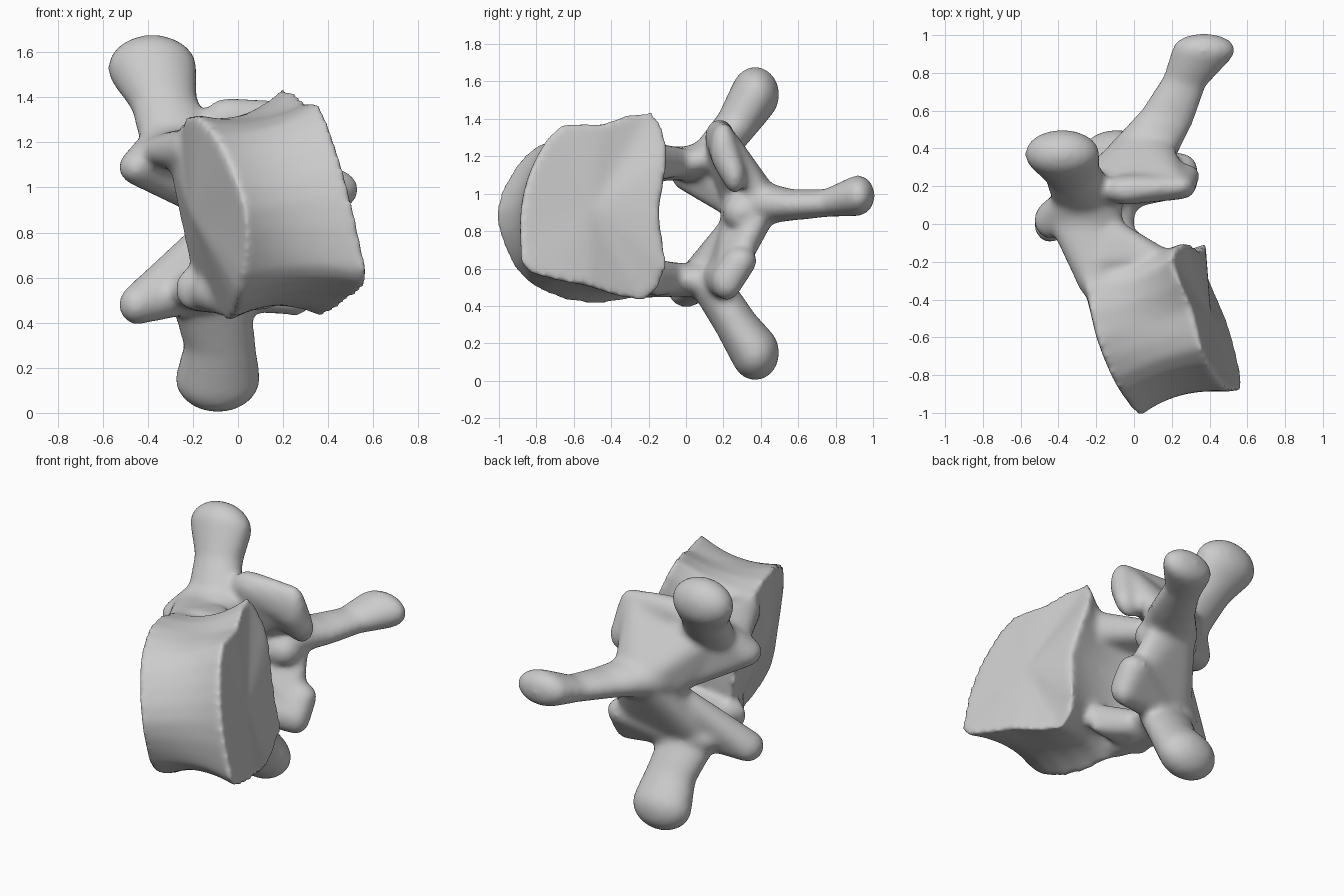
import bpy
import bmesh
from mathutils import Vector

default_cube = bpy.data.objects.get("Cube")
if default_cube:
    bpy.data.objects.remove(default_cube, do_unlink=True)

bone_grey = bpy.data.materials.new("bone grey")
bone_grey.use_nodes = True
bone_grey.diffuse_color = (0.6, 0.6, 0.6, 1)
bone_grey.node_tree.nodes["Principled BSDF"].inputs["Base Color"].default_value = (0.6, 0.6, 0.6, 1)

# Points of a unit ball, reused by every limb
ball = bmesh.new()
bmesh.ops.create_icosphere(ball, subdivisions=3, radius=1)
ball_points = [v.co.copy() for v in ball.verts]
ball.free()

bm = bmesh.new()


def add_sheet(*knots):
    """One hull wrapped around several ellipsoids, each given as (centre, radii)."""
    verts = [bm.verts.new([c + r * p for c, r, p in zip(centre, radii, point)])
             for centre, radii in knots for point in ball_points]
    bmesh.ops.convex_hull(bm, input=verts)
    inner = [v for v in bm.verts if not v.link_faces]
    bmesh.ops.delete(bm, geom=inner, context="VERTS")


def add_limb(*knots):
    """Chain of ellipsoids, each neighbouring pair wrapped in a hull."""
    for pair in zip(knots, knots[1:]):
        add_sheet(*pair)


def rounded(rim):
    """Closed outline with a curved midpoint added to every side."""
    points = [Vector(p) for p in rim]
    result = []
    for i, point in enumerate(points):
        after = points[(i + 1) % len(points)]
        beyond = points[(i + 2) % len(points)]
        result += [point, ((point + after) * 9 - points[i - 1] - beyond) / 16]
    return result


def add_drum(rim_a, rim_b, cap_a, cap_b):
    """Waisted drum lofted between two rims, with shaped end plates."""
    rim_a, rim_b = rounded(rim_a), rounded(rim_b)
    count = len(rim_a)

    def inset(rim, cap, amount):
        return [p.lerp(Vector(cap), amount) for p in rim]

    rings = [inset(rim_a, cap_a, 0.45), inset(rim_a, cap_a, 0.12)]
    for step in range(9):
        t = step / 8
        ring = [a.lerp(b, t) for a, b in zip(rim_a, rim_b)]
        middle = sum(ring, Vector((0, 0, 0))) / count
        rings.append([p.lerp(middle, 0.45 * t * (1 - t)) for p in ring])
    rings += [inset(rim_b, cap_b, 0.12), inset(rim_b, cap_b, 0.45)]

    loops = [[bm.verts.new(p) for p in ring] for ring in rings]
    for low, high in zip(loops, loops[1:]):
        for i in range(count):
            j = (i + 1) % count
            bm.faces.new((low[i], low[j], high[j], high[i]))
    for loop, cap in ((loops[0], cap_a), (loops[-1], cap_b)):
        tip = bm.verts.new(cap)
        for i in range(count):
            bm.faces.new((loop[i], loop[(i + 1) % count], tip))


# Drum-shaped body
add_drum(
    [(-.26, -.14, .87), (-.31, -.16, 1.16), (-.26, -.33, 1.28), (-.2, -.6, 1.33),
     (-.11, -.83, 1.24), (-.03, -.96, 1.08), (.03, -1.02, .9), (.03, -.97, .7),
     (0, -.86, .53), (-.02, -.63, .42), (-.08, -.35, .42), (-.18, -.17, .54)],
    [(.36, -.14, .9), (.28, -.09, 1.22), (.2, -.18, 1.45), (.31, -.45, 1.38),
     (.36, -.66, 1.38), (.43, -.8, 1.21), (.5, -.88, .97), (.56, -.89, .7),
     (.58, -.84, .57), (.5, -.52, .5), (.37, -.22, .42), (.38, -.1, .6)],
    (-.21, -.55, .88), (.41, -.5, .92))

# Pedicles bridging the body and the arch, flared where they meet the body
add_limb(((-.2, -.3, 1.17), (.1, .1, .1)), ((-.25, 0, 1.16), (.2, .08, .09)),
         ((-.25, .15, 1.2), (.18, .1, .1)))
add_limb(((-.1, -.28, .54), (.1, .1, .1)), ((-.16, 0, .54), (.16, .08, .09)),
         ((-.16, .15, .54), (.18, .1, .1)))
for z in (1.17, .55):
    add_sheet(((-.12, -.04, z), (.1, .06, .08)), ((.12, -.17, z), (.08, .05, .1)),
              ((-.2, -.2, z), (.08, .05, .1)))

# Laminae spreading from the pedicles to the spinous process
add_sheet(((-.26, .16, 1.22), (.13, .07, .1)), ((.2, .22, 1.24), (.08, .08, .1)),
          ((.05, .42, .98), (.16, .07, .08)), ((-.12, .28, .93), (.1, .08, .08)))
add_sheet(((-.15, .16, .55), (.14, .07, .1)), ((.2, .24, .6), (.08, .08, .08)),
          ((.05, .41, .9), (.16, .07, .08)), ((-.08, .27, .86), (.1, .08, .08)))
add_sheet(((-.08, .27, .9), (.12, .09, .12)), ((.12, .3, .9), (.1, .1, .1)),
          ((.05, .42, .94), (.16, .08, .1)))

# Upper articular processes
add_sheet(((-.45, .02, 1.09), (.08, .1, .08)), ((-.32, .1, 1.18), (.13, .1, .1)),
          ((-.16, .24, .96), (.09, .07, .09)))
add_sheet(((-.45, 0, .48), (.08, .1, .09)), ((-.2, .09, .55), (.12, .1, .11)),
          ((-.1, .24, .8), (.09, .07, .09)))

# Lower articular processes
add_sheet(((-.04, .18, 1.3), (.12, .08, .1)), ((.25, .2, 1.24), (.08, .07, .14)),
          ((.26, .26, 1.1), (.09, .06, .1)))
add_sheet(((0, .18, .55), (.14, .09, .1)), ((.26, .22, .53), (.08, .08, .1)),
          ((.24, .29, .64), (.1, .09, .08)))

# Transverse processes
add_limb(((-.27, .15, 1.22), (.17, .11, .1)), ((-.33, .28, 1.38), (.15, .12, .1)),
         ((-.38, .37, 1.53), (.2, .13, .15)))
add_limb(((-.12, .14, .5), (.18, .11, .1)), ((-.08, .27, .3), (.16, .12, .1)),
         ((-.09, .37, .15), (.19, .13, .15)))

# Spinous process
add_limb(((.04, .38, .95), (.19, .1, .12)), ((.17, .56, .94), (.15, .09, .085)),
         ((.27, .76, .95), (.12, .08, .075)), ((.37, .92, .99), (.17, .09, .11)))

bmesh.ops.recalc_face_normals(bm, faces=bm.faces)
mesh = bpy.data.meshes.new("vertebra")
bm.to_mesh(mesh)
bm.free()
vertebra = bpy.data.objects.new("vertebra", mesh)
bpy.context.collection.objects.link(vertebra)
bpy.ops.object.select_all(action="DESELECT")
bpy.context.view_layer.objects.active = vertebra
vertebra.select_set(True)

# Fuse the parts into one soft surface
fuse = vertebra.modifiers.new("fuse", "REMESH")
fuse.mode = "VOXEL"
fuse.voxel_size = 0.018
soften = vertebra.modifiers.new("soften", "SMOOTH")
soften.factor = 0.5
soften.iterations = 16
for name in ("fuse", "soften"):
    bpy.ops.object.modifier_apply(modifier=name)

vertebra.data.materials.clear()
vertebra.data.materials.append(bone_grey)
bpy.ops.object.shade_smooth()
